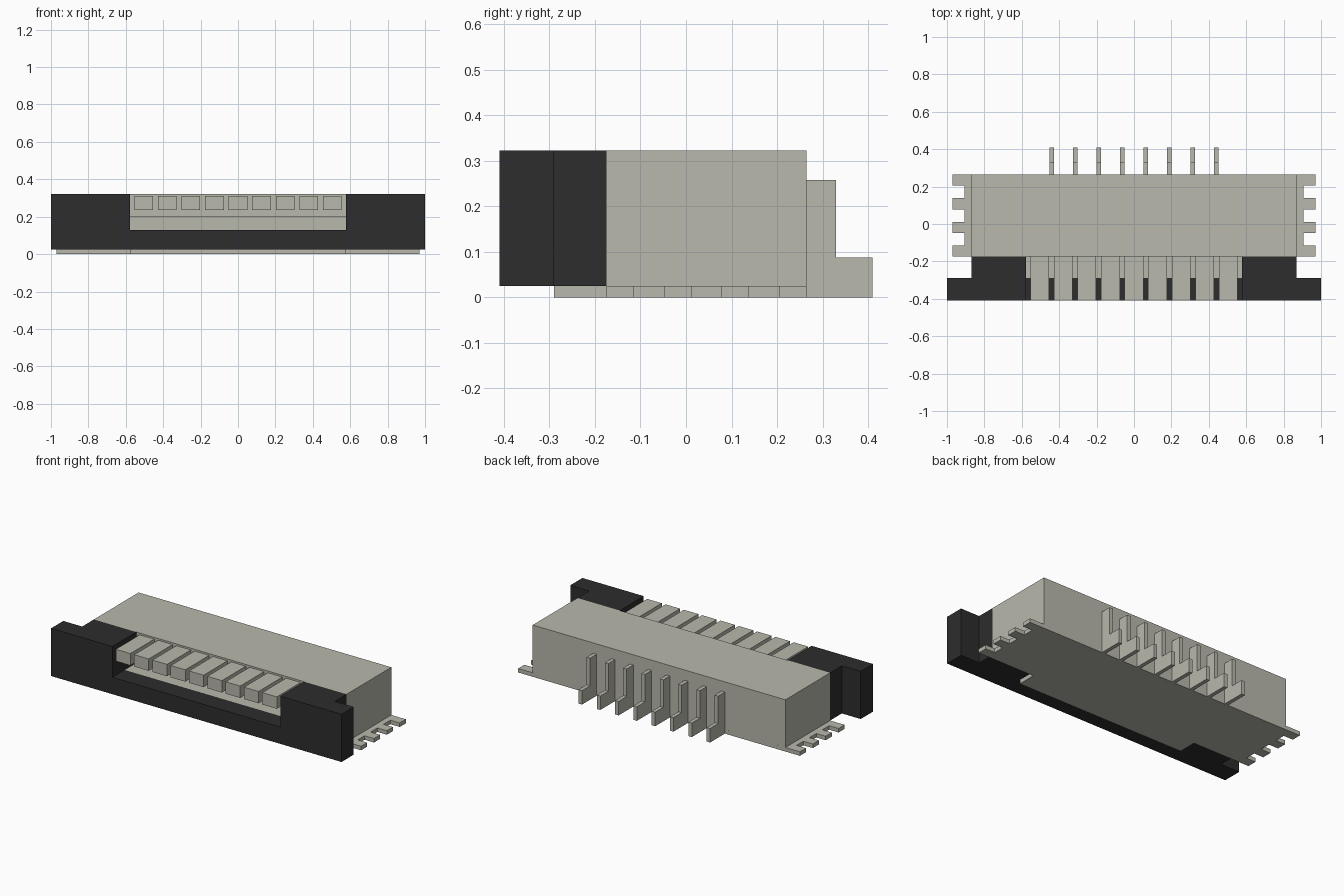
import bpy
import bmesh

if "Cube" in bpy.data.objects:
    bpy.data.objects.remove(bpy.data.objects["Cube"], do_unlink=True)


def material(name, colour):
    m = bpy.data.materials.new(name)
    m.use_nodes = True
    m.diffuse_color = colour
    bsdf = m.node_tree.nodes["Principled BSDF"]
    bsdf.inputs["Base Color"].default_value = colour
    bsdf.inputs["Roughness"].default_value = 0.6
    return m


BEIGE = material("warm grey", (0.485, 0.48, 0.418, 1))
BLACK = material("charcoal", (0.026, 0.026, 0.026, 1))


def prism(name, outline, lo, hi, mat, axis="z"):
    """Extrude an outline: (x, y) along z, or (y, z) along x."""
    bm = bmesh.new()
    place = (lambda a, b: (a, b, lo)) if axis == "z" else (lambda a, b: (lo, a, b))
    face = bm.faces.new([bm.verts.new(place(a, b)) for a, b in outline])
    new = bmesh.ops.extrude_face_region(bm, geom=[face])["geom"]
    shift = (0, 0, hi - lo) if axis == "z" else (hi - lo, 0, 0)
    bmesh.ops.translate(bm, vec=shift,
                        verts=[g for g in new if isinstance(g, bmesh.types.BMVert)])
    bmesh.ops.recalc_face_normals(bm, faces=bm.faces)
    mesh = bpy.data.meshes.new(name)
    bm.to_mesh(mesh)
    bm.free()
    mesh.materials.append(mat)
    ob = bpy.data.objects.new(name, mesh)
    bpy.context.collection.objects.link(ob)
    return ob


def box(name, x, y, z, mat):
    return prism(name, [(x[0], y[0]), (x[1], y[0]), (x[1], y[1]), (x[0], y[1])],
                 z[0], z[1], mat)


def cut(ob, x, y, z, mat):
    """Subtract a box from an object and remove the cutter."""
    cutter = box("cutter", x, y, z, mat)
    cutter.hide_render = True
    mod = ob.modifiers.new("opening", "BOOLEAN")
    mod.operation = "DIFFERENCE"
    mod.solver = "EXACT"
    mod.object = cutter
    bpy.context.view_layer.objects.active = ob
    bpy.ops.object.modifier_apply(modifier=mod.name)
    bpy.data.objects.remove(cutter, do_unlink=True)


def mirrored(half):
    """Complete a right-hand outline with its mirror image."""
    return half + [(-x, y) for x, y in reversed(half)]


FRONT, RIM, MID, BACK = -0.41, -0.29, -0.175, 0.265
BASE, FLOOR, TOP = 0.025, 0.13, 0.322
OPEN = 0.578                      # half width of the cable opening

# Housing with the cable slot in its front
housing = box("housing", (-0.87, 0.87), (MID, BACK), (BASE, TOP), BEIGE)
cut(housing, (-OPEN, OPEN), (MID - 0.1, 0.1), (FLOOR, 0.2), BEIGE)

# Base plate with a front tongue and solder combs on both sides
half = [(OPEN, RIM), (OPEN, MID)]
for i in range(4):
    y = MID + 0.1267 * i
    half += [(0.97, y), (0.97, y + 0.06)]
    if i < 3:
        half += [(0.905, y + 0.06), (0.905, y + 0.1267)]
prism("base_plate", mirrored(half), 0, BASE, BEIGE)
box("slot_floor", (-OPEN, OPEN), (RIM, MID), (BASE, FLOOR), BEIGE)

# Sliding lock bar with end grips and a cable opening
half = [(1.0, FRONT), (1.0, RIM), (0.87, RIM), (0.87, MID), (OPEN, MID), (OPEN, RIM)]
lock = prism("lock_bar", mirrored(half), BASE, TOP, BLACK)
cut(lock, (-OPEN, OPEN), (FRONT - 0.1, MID + 0.1), (FLOOR, TOP + 0.1), BLACK)

# Row of holding fingers over the opening
for i in range(9):
    x = (i - 4) * 0.126
    box(f"finger_{i + 1}", (x - 0.05, x + 0.05), (FRONT, MID), (0.237, 0.311), BEIGE)

# Stepped solder pins along the back
step = [(BACK, 0), (0.41, 0), (0.41, 0.087), (0.33, 0.087), (0.33, 0.258), (BACK, 0.258)]
for i in range(8):
    x = (i - 3.5) * 0.126
    prism(f"pin_{i + 1}", step, x - 0.012, x + 0.012, BEIGE, axis="x")
